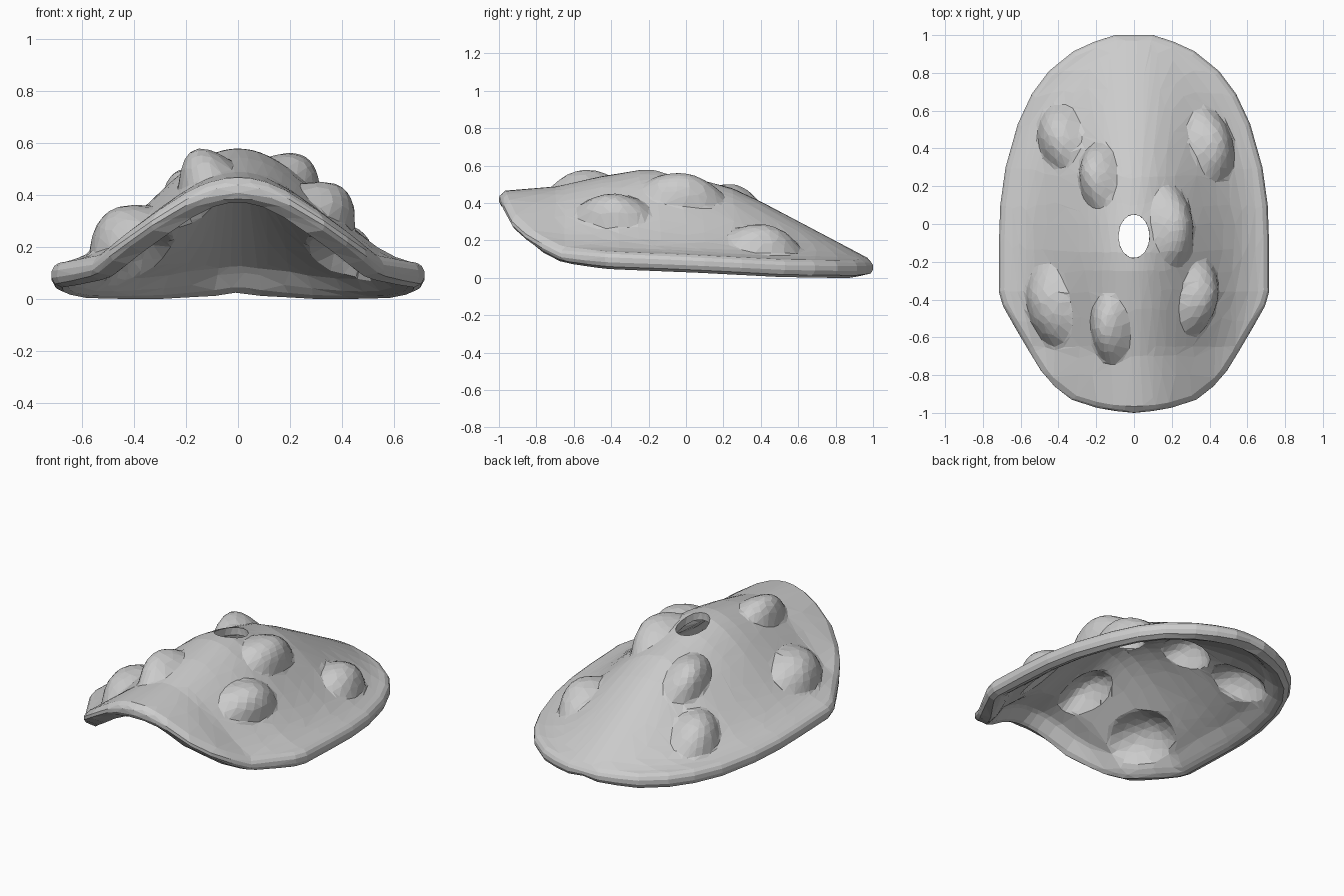
import bpy, bmesh, math
from mathutils import Vector

if "Cube" in bpy.data.objects:
    bpy.data.objects.remove(bpy.data.objects["Cube"])

HOLE_Y = -0.065
THIN, LIP = 0.045, 0.095      # wall thickness inside and at the rolled lip

# Right half of the plan outline, front to back
OUTLINE = [(0, -1), (.1, -.99), (.2, -.972), (.33, -.93), (.42, -.86), (.49, -.78),
           (.57, -.65), (.64, -.53), (.695, -.43), (.715, -.36), (.715, -.1), (.708, .1),
           (.68, .3), (.615, .53), (.54, .69), (.45, .81), (.32, .915), (.21, .965), (.1, 1), (0, 1)]
# Height along the centre ridge and along the rim: (y, z)
RIDGE = [(-1, .46), (-.95, .47), (-.7, .49), (-.45, .545), (-.25, .578), (-.15, .58),
         (0, .55), (.1, .52), (.25, .48), (.4, .41), (.95, .12), (1, .095)]
RIM = [(-1, .13), (-.5, .145), (0, .125), (.5, .1), (.9, .093), (1, .095)]
WIDTH = [(-1, .72), (-.8, .71), (-.65, .655), (-.45, .69)] + [(y, x) for x, y in OUTLINE[9:-1]]
# Raised bosses: x, y, half width, half length, turn in degrees
BOSSES = [(-.39, .465, .13, .18, 20), (-.195, .26, .115, .185, 15), (.41, .42, .13, .20, 10),
          (.21, -.01, .135, .22, 0), (.345, -.39, .13, .20, -15), (-.13, -.555, .115, .19, 0),
          (-.445, -.43, .145, .225, 12)]


def lerp_table(table, v):
    for (a, fa), (b, fb) in zip(table, table[1:]):
        if v <= b:
            return fa + (fb - fa) * max(0, v - a) / (b - a)
    return table[-1][1]


def height(x, y):
    """Bell-shaped cross-section between the rim and the ridge."""
    t = min(1, abs(x) / lerp_table(WIDTH, y))
    rim = lerp_table(RIM, y)
    return rim + (lerp_table(RIDGE, y) - rim) * (1 + math.cos(math.pi * t)) / 2


def surface(x, y):
    e = 0.03
    n = Vector((height(x - e, y) - height(x + e, y),
                height(x, y - e) - height(x, y + e), 2 * e)).normalized()
    return Vector((x, y, height(x, y))), n


def boss_frame(x, y, rx, ry, turn):
    p, n = surface(x, y)
    a = math.radians(turn)
    along = Vector((-math.sin(a), math.cos(a), 0))
    along = (along - n * along.dot(n)).normalized()
    return p, along.cross(n), along, rx, ry, n


FRAMES = [boss_frame(*b) for b in BOSSES]


def emboss(p):
    """Displacement that the bosses give a surface point."""
    out = Vector()
    for c, across, along, rx, ry, n in FRAMES:
        d = p - c
        r2 = (d.dot(across) / rx) ** 2 + (d.dot(along) / ry) ** 2
        if r2 < 1:
            out += n * .092 * (1 - r2)
    return out


# Outline resampled evenly and mirrored
half = []
for (x0, y0), (x1, y1) in zip(OUTLINE, OUTLINE[1:]):
    n = max(1, round(math.hypot(x1 - x0, y1 - y0) / .035))
    half += [(x0 + (x1 - x0) * i / n, y0 + (y1 - y0) * i / n) for i in range(n)]
half.append(OUTLINE[-1])
loop = half + [(-x, y) for x, y in half[-2:0:-1]]

# Shell: each spoke runs over the top, round the lip and back underneath
bm = bmesh.new()
spokes = []
STEPS = 34
for ox, oy in loop:
    d = Vector((ox, oy - HOLE_Y)).normalized()
    r = 1 / math.hypot(d.x / .082, d.y / .115)
    start = Vector((d.x * r, HOLE_Y + d.y * r))
    end = Vector((ox, oy))
    inner = end - d * .03
    top, bottom = [], []
    for i in range(STEPS + 1):
        q = start.lerp(inner, i / STEPS)
        p, n = surface(q.x, q.y)
        k = max(0, 1 - (inner - q).length / .12)
        th = THIN + (LIP - THIN) * k * k * (3 - 2 * k)
        under = Vector((0, 0, 1)) if i == 0 else n
        shift = emboss(p)
        top.append(p + shift)
        bottom.append(p + shift - under * th)
    # Rounded lip
    a, b = top[-1], bottom[-1]
    drop = height(inner.x, inner.y) - height(ox, oy)
    lip = []
    for k, back in ((.12, .01), (.32, 0), (.6, 0), (.85, .012)):
        e = end - d * back
        lip.append(Vector((e.x, e.y, a.z + (b.z - a.z) * k - drop * (1 - k))))
    spokes.append([bm.verts.new(v) for v in top + lip + bottom[::-1]])
for s, t in zip(spokes, spokes[1:] + spokes[:1]):
    m = len(s)
    for i in range(m):
        j = (i + 1) % m
        bm.faces.new((s[i], s[j], t[j], t[i]))
bmesh.ops.recalc_face_normals(bm, faces=bm.faces)
low = min(v.co.z for v in bm.verts)
bmesh.ops.translate(bm, verts=bm.verts, vec=(0, 0, -low))
me = bpy.data.meshes.new("shell")
bm.to_mesh(me)
bm.free()
shell = bpy.data.objects.new("shell", me)
bpy.context.collection.objects.link(shell)
bpy.context.view_layer.objects.active = shell
shell.select_set(True)

# Reduced to coarse facets, as in a low-poly sculpt
mod = shell.modifiers.new("facets", 'DECIMATE')
mod.ratio = 0.14
bpy.ops.object.modifier_apply(modifier=mod.name)
bpy.ops.object.shade_flat()
